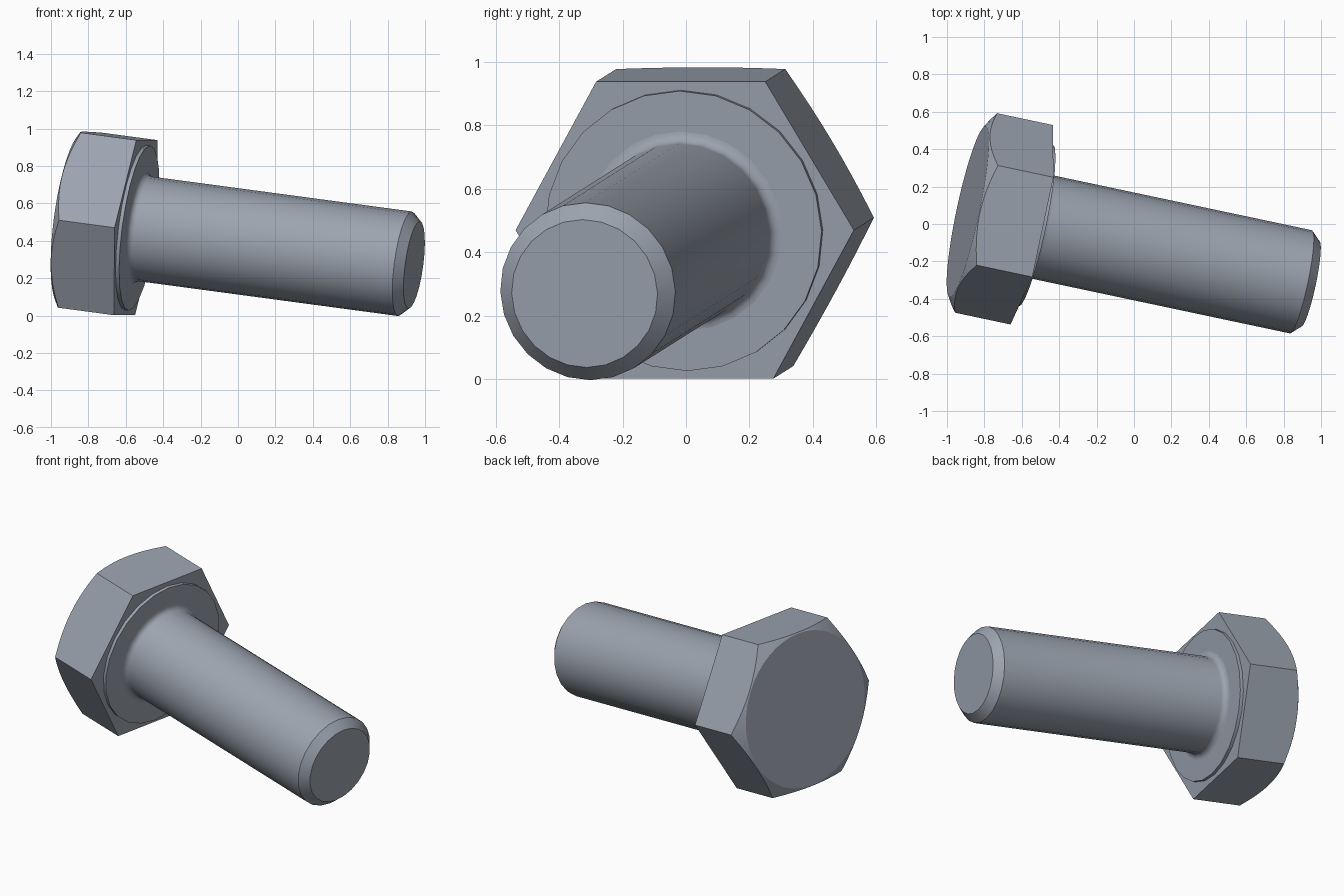
import bpy, bmesh
from math import sin, cos, tan, pi, radians
from mathutils import Matrix, Vector

cube = bpy.data.objects.get("Cube")
if cube:
    bpy.data.objects.remove(cube, do_unlink=True)

# Bolt frame: local z runs along the shank, origin at the underside of the head
axis = Vector((0.97, -0.2056, -0.13)).normalized()
side = Vector((0, 0, 1)).cross(axis).normalized()
up = axis.cross(side)
frame = Matrix((side, up, axis)).transposed().to_4x4()
frame.translation = (-0.547, -0.004, 0.47)

steel = bpy.data.materials.new("steel_grey")
colour = (0.33, 0.37, 0.43, 1)
steel.diffuse_color = colour
steel.use_nodes = True
bsdf = next(n for n in steel.node_tree.nodes if n.type == 'BSDF_PRINCIPLED')
bsdf.inputs["Base Color"].default_value = colour


def loft(name, rings):
    """Skin a list of point rings, closing both ends with flat faces."""
    bm = bmesh.new()
    loops = [[bm.verts.new(p) for p in ring] for ring in rings]
    n = len(loops[0])
    for a, b in zip(loops, loops[1:]):
        for i in range(n):
            j = (i + 1) % n
            bm.faces.new((a[i], a[j], b[j], b[i]))
    bm.faces.new(loops[0])
    bm.faces.new(loops[-1])
    bmesh.ops.recalc_face_normals(bm, faces=bm.faces)
    mesh = bpy.data.meshes.new(name)
    bm.to_mesh(mesh)
    bm.free()
    mesh.materials.append(steel)
    obj = bpy.data.objects.new(name, mesh)
    bpy.context.collection.objects.link(obj)
    obj.matrix_world = frame
    return obj


def ring(radius, z, n=24):
    return [(radius * cos(2 * pi * i / n), radius * sin(2 * pi * i / n), z)
            for i in range(n)]


# Hex head, its back corners cut by a shallow cone
apothem, depth, face_radius, count = 0.472, 0.352, 0.466, 48
underside, rim = [], []
for i in range(count):
    a = 2 * pi * i / count
    r = apothem / cos(a % (pi / 3) - pi / 6)
    x, y = r * cos(a), r * sin(a)
    underside.append((x, y, 0))
    rim.append((x, y, -depth + (r - face_radius) * tan(radians(30))))
head = loft("hex_head", [underside, rim, ring(face_radius, -depth, count)])

# Thin washer face under the head
seat = 0.02
washer = loft("washer_face", [ring(0.445, -0.01), ring(0.445, seat)])

# Shank with a fillet at the root and a chamfered tip
radius, fillet, end = 0.282, 0.035, 1.485
profile = [(radius + fillet, seat - 0.01)]
for i in range(6):
    t = i / 5 * pi / 2
    profile.append((radius + fillet * (1 - sin(t)), seat + fillet * (1 - cos(t))))
profile += [(radius, end), (0.235, end + 0.05)]
shank = loft("shank", [ring(r, z) for r, z in profile])

# Smooth the round walls while keeping hard edges
bpy.ops.object.select_all(action='DESELECT')
for obj in (head, washer, shank):
    obj.select_set(True)
bpy.context.view_layer.objects.active = shank
bpy.ops.object.shade_smooth_by_angle(angle=radians(29))
